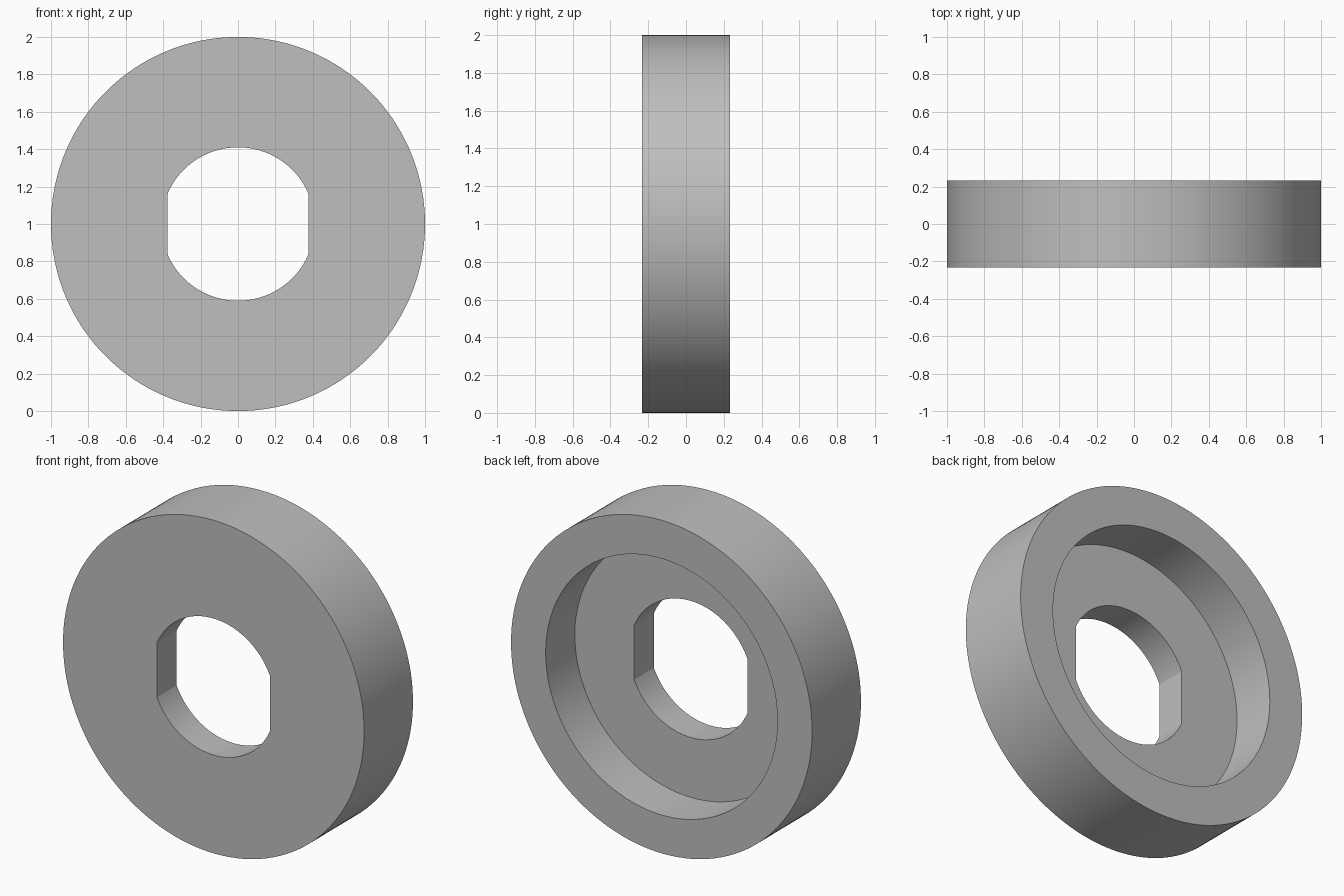
import bpy, bmesh, math

cube = bpy.data.objects.get("Cube")
if cube:
    bpy.data.objects.remove(cube, do_unlink=True)

OUTER, RECESS, HOLE, FLAT = 1.0, 0.77, 0.41, 0.376
HALF, FLOOR = 0.232, -0.045

# Plain grey material
grey = bpy.data.materials.new("grey")
grey.use_nodes = True
colour = (0.52, 0.52, 0.52, 1)
grey.diffuse_color = colour
grey.node_tree.nodes["Principled BSDF"].inputs["Base Color"].default_value = colour

# Angles that land exactly on the corners of the flat-sided hole
corner = math.acos(FLAT / HOLE)


def span(start, end, steps):
    return [start + (end - start) * i / steps for i in range(steps)]


angles = []
for turn in (0, math.pi):
    angles += span(turn - corner, turn + corner, 24)
    angles += span(turn + corner, turn + math.pi - corner, 72)


def ring(bm, radius, y, flats=False):
    verts = []
    for a in angles:
        r = min(radius, FLAT / max(abs(math.cos(a)), 0.001)) if flats else radius
        verts.append(bm.verts.new((r * math.cos(a), y, 1 + r * math.sin(a))))
    return verts


# Washer body: front face, rim, back rim, recess wall, recess floor, hole wall
bm = bmesh.new()
rings = [
    ring(bm, HOLE, -HALF, True),
    ring(bm, OUTER, -HALF),
    ring(bm, OUTER, HALF),
    ring(bm, RECESS, HALF),
    ring(bm, RECESS, FLOOR),
    ring(bm, HOLE, FLOOR, True),
]
n = len(angles)
for k, a in enumerate(rings):
    b = rings[(k + 1) % len(rings)]
    for i in range(n):
        j = (i + 1) % n
        bm.faces.new((a[i], a[j], b[j], b[i]))
bmesh.ops.recalc_face_normals(bm, faces=bm.faces)

mesh = bpy.data.meshes.new("recessed_washer")
bm.to_mesh(mesh)
bm.free()
mesh.materials.append(grey)
washer = bpy.data.objects.new("recessed_washer", mesh)
bpy.context.collection.objects.link(washer)

# Smooth round walls, sharp rims and hole corners
bpy.ops.object.select_all(action='DESELECT')
washer.select_set(True)
bpy.context.view_layer.objects.active = washer
bpy.ops.object.shade_smooth_by_angle(angle=math.radians(15))
